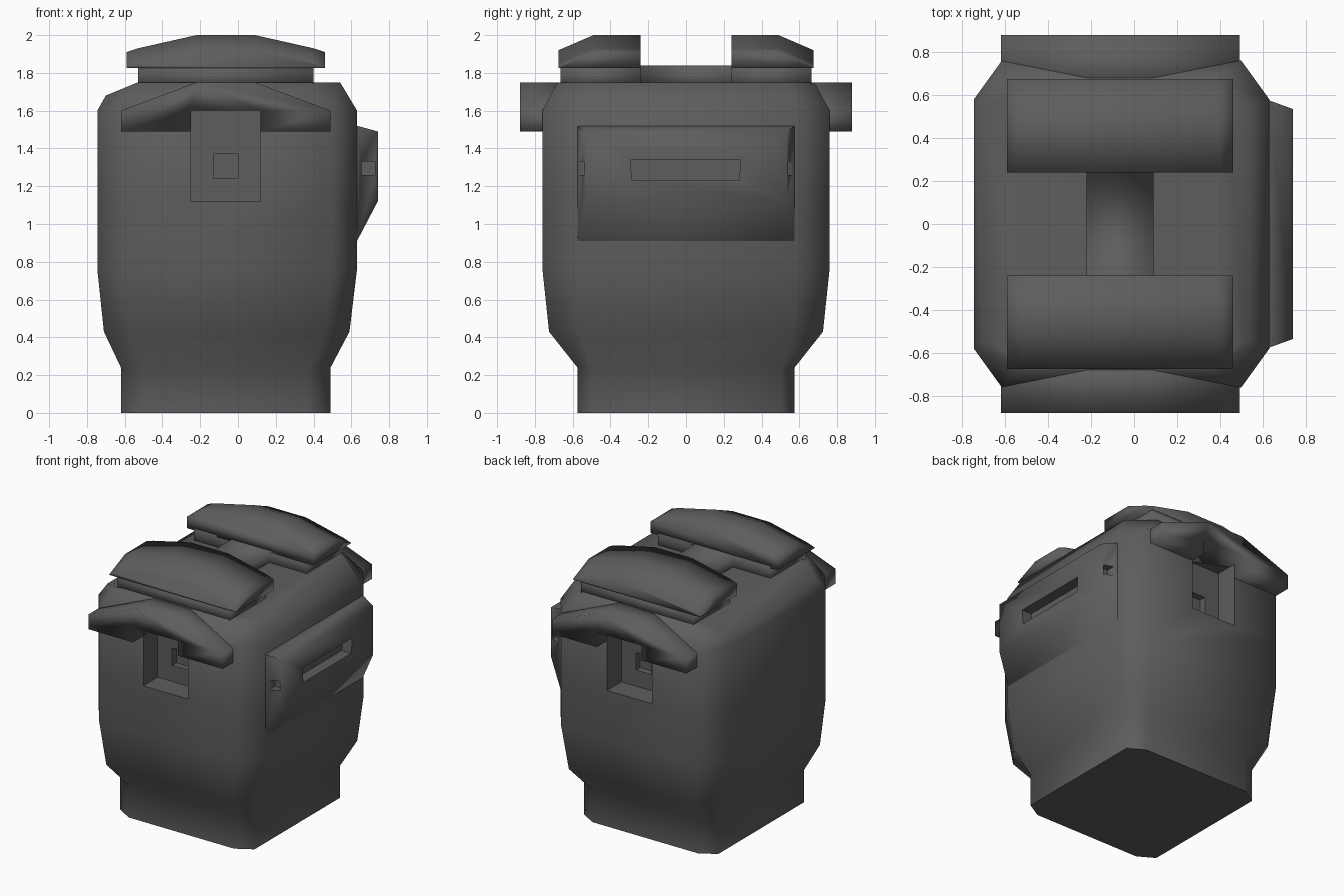
import bpy, math

if "Cube" in bpy.data.objects:
    bpy.data.objects.remove(bpy.data.objects["Cube"])

dark = bpy.data.materials.new("dark_grey")
dark.diffuse_color = (0.11, 0.11, 0.11, 1)
dark.use_nodes = True
dark.node_tree.nodes["Principled BSDF"].inputs["Base Color"].default_value = dark.diffuse_color


def finish(ob, angle=180):
    bpy.ops.object.select_all(action='DESELECT')
    ob.select_set(True)
    bpy.context.view_layer.objects.active = ob
    bpy.ops.object.mode_set(mode='EDIT')
    bpy.ops.mesh.select_all(action='SELECT')
    bpy.ops.mesh.normals_make_consistent(inside=False)
    bpy.ops.object.mode_set(mode='OBJECT')
    bpy.ops.object.shade_smooth_by_angle(angle=math.radians(angle))


def loft(name, rings):
    """Closed skin through rings of equal point count."""
    n = len(rings[0])
    verts = [p for r in rings for p in r]
    faces = [list(range(n)), list(range(len(verts) - n, len(verts)))]
    for k in range(len(rings) - 1):
        for i in range(n):
            j = (i + 1) % n
            faces.append([k * n + i, k * n + j, (k + 1) * n + j, (k + 1) * n + i])
    me = bpy.data.meshes.new(name)
    me.from_pydata(verts, [], faces)
    me.materials.append(dark)
    ob = bpy.data.objects.new(name, me)
    bpy.context.collection.objects.link(ob)
    finish(ob)
    return ob


def box(name, x0, x1, y0, y1, z0, z1):
    return loft(name, [[(x0, y0, z), (x1, y0, z), (x1, y1, z), (x0, y1, z)] for z in (z0, z1)])


def cut(ob, cutter):
    m = ob.modifiers.new("cut", 'BOOLEAN')
    m.operation, m.solver, m.object = 'DIFFERENCE', 'EXACT', cutter
    bpy.context.view_layer.objects.active = ob
    bpy.ops.object.modifier_apply(modifier=m.name)


def octagon(x0, x1, y, cx, cy, zl, z):
    """Rectangle with cut corners; the left edge sits at height zl."""
    return [(x0 + cx, -y, z), (x1 - cx, -y, z), (x1, -y + cy, z), (x1, y - cy, z),
            (x1 - cx, y, z), (x0 + cx, y, z), (x0, y - cy, zl), (x0, -y + cy, zl)]


# Main tub: narrow foot, flared walls, chamfered shoulders
body = loft("body", [octagon(*r) for r in (
    (-0.62, 0.49, 0.575, 0.12, 0.07, 0, 0),
    (-0.62, 0.49, 0.575, 0.12, 0.07, 0.24, 0.24),
    (-0.71, 0.59, 0.725, 0.13, 0.16, 0.43, 0.43),
    (-0.745, 0.63, 0.76, 0.13, 0.18, 0.76, 0.76),
    (-0.745, 0.63, 0.76, 0.13, 0.18, 1.12, 1.12),
    (-0.745, 0.63, 0.76, 0.13, 0.18, 1.60, 1.60),
    (-0.70, 0.54, 0.68, 0.17, 0.14, 1.68, 1.75),
    (-0.53, 0.40, 0.665, 0.05, 0.05, 1.75, 1.75))])

# Hoods over the front and back pockets
outline = [(-0.62, 1.49), (0.49, 1.49), (0.49, 1.60), (0.09, 1.75), (-0.22, 1.75), (-0.62, 1.60)]
hoods = {}
for side, s in (("front", -1), ("back", 1)):
    hoods[s] = loft(side + "_hood", [[(x, s * y, z) for x, z in outline] for y in (0.60, 0.88)])

# Pockets with a small square socket at the back of each
for s in (-1, 1):
    pocket = box("pocket_cutter", -0.25, 0.12, *sorted((s * 0.59, s * 1.0)), 1.12, 1.60)
    socket = box("socket_cutter", -0.13, 0.0, *sorted((s * 0.54, s * 0.70)), 1.24, 1.37)
    cut(body, pocket)
    cut(hoods[s], pocket)
    cut(body, socket)
    for c in (pocket, socket):
        bpy.data.objects.remove(c)

# Right side panel with bevelled rim
panel = loft("side_panel", [
    [(x, -y, z0), (x, y, z0), (x, y, z1), (x, -y, z1)]
    for x, y, z0, z1 in ((0.58, 0.575, 0.84, 1.53),
                         (0.63, 0.575, 0.91, 1.52),
                         (0.74, 0.535, 1.12, 1.49))])
# Grip slot, plus a small square hole in each end of the panel
cutters = [loft("slot_cutter", [[(x, -0.295, 1.34), (x, 0.29, 1.34), (x, 0.28, 1.23), (x, -0.285, 1.23)]
                                for x in (0.66, 0.85)])]
for s in (-1, 1):
    cutters.append(box("end_cutter", 0.655, 0.725, *sorted((s * 0.50, s * 0.70)), 1.26, 1.33))
for c in cutters:
    cut(panel, c)
    bpy.data.objects.remove(c)

# H-shaped lid block: low wells left and right of the central strip
h = [(-0.53, -0.665), (0.40, -0.665), (0.40, -0.24), (0.09, -0.24), (0.09, 0.24), (0.40, 0.24),
     (0.40, 0.665), (-0.53, 0.665), (-0.53, 0.24), (-0.22, 0.24), (-0.22, -0.24), (-0.53, -0.24)]
loft("lid", [[(x, y, z) for x, y in h] for z in (1.72, 1.84)])

# Two domed pads on the lid
crown = [(-0.59, 1.91), (-0.53, 1.93), (-0.22, 2.0), (0.09, 2.0), (0.40, 1.93), (0.46, 1.91)]
for side, s in (("front", -1), ("back", 1)):
    loft(side + "_pad", [[(x, s * y, z - drop) for x, z in crown] +
                         [(0.46, s * y, 1.825), (-0.59, s * y, 1.825)]
                         for y, drop in ((0.24, 0), (0.49, 0), (0.675, 0.08))])

# Body keeps only its pocket edges crisp
finish(body, 75)
finish(panel, 80)
for ob in hoods.values():
    finish(ob)
